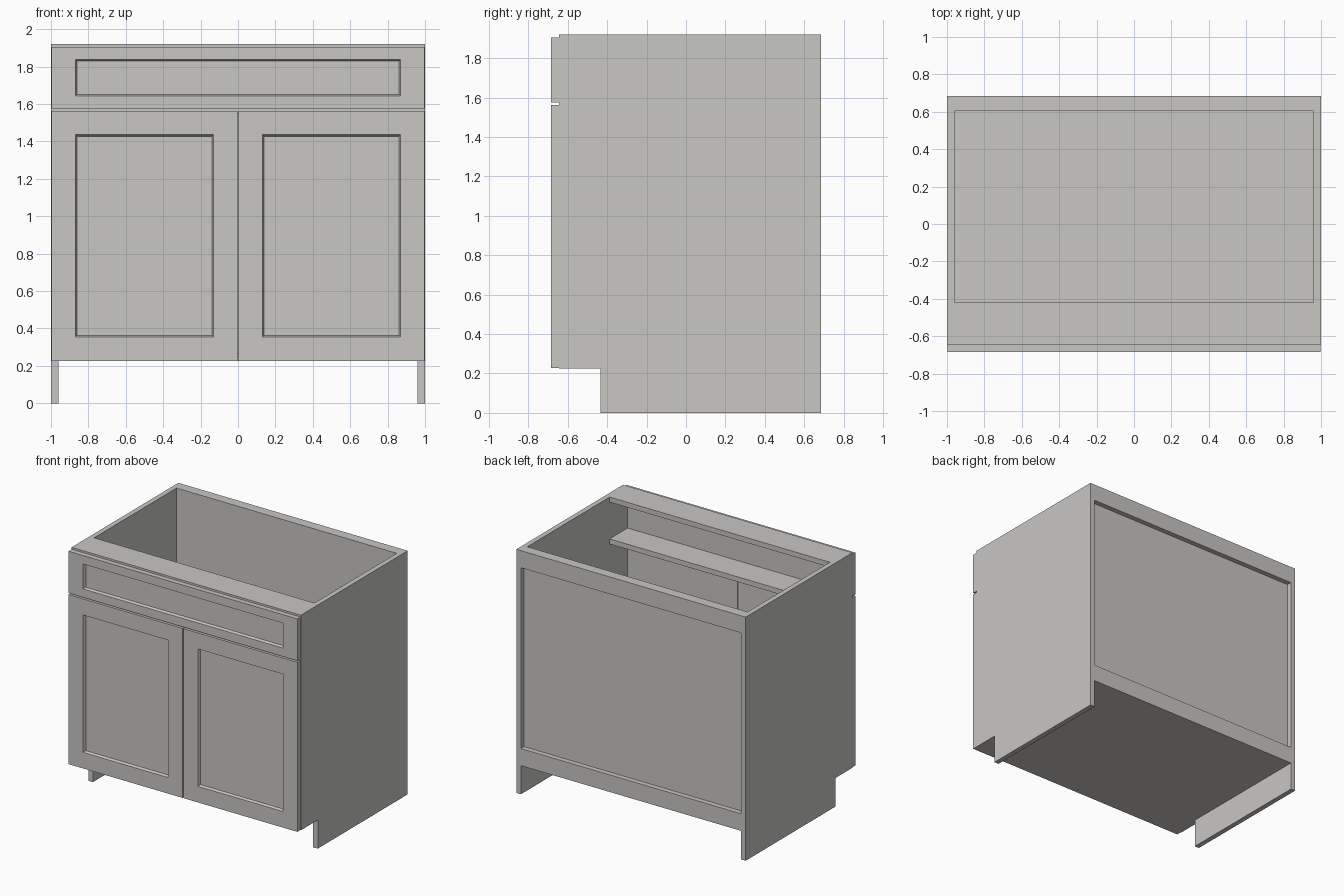
import bpy
import bmesh

if "Cube" in bpy.data.objects:
    bpy.data.objects.remove(bpy.data.objects["Cube"])

# One warm grey for the whole cabinet
grey = bpy.data.materials.new("warm grey")
grey.diffuse_color = (0.58, 0.57, 0.55, 1)
grey.use_nodes = True
grey.node_tree.nodes["Principled BSDF"].inputs["Base Color"].default_value = grey.diffuse_color

W, BACK, FACE, FRONT = 1.0, 0.685, -0.645, -0.685   # half width and depth planes
T, H, BASE = 0.04, 1.92, 0.225                      # board thickness, height, floor level


def finish(name, bm):
    bmesh.ops.recalc_face_normals(bm, faces=bm.faces)
    mesh = bpy.data.meshes.new(name)
    bm.to_mesh(mesh)
    bm.free()
    mesh.materials.append(grey)
    obj = bpy.data.objects.new(name, mesh)
    bpy.context.collection.objects.link(obj)
    return obj


def box_mesh(x, y, z):
    bm = bmesh.new()
    bmesh.ops.create_cube(bm, size=1)
    for v in bm.verts:
        v.co = [r[0] if c < 0 else r[1] for c, r in zip(v.co, (x, y, z))]
    return bm


def board(name, x, y, z):
    return finish(name, box_mesh(x, y, z))


def framed_front(name, x, z, border=0.127, slope=0.012, depth=0.02):
    """Slab with a recessed, sloped-edge centre panel on its front."""
    bm = box_mesh(x, (FRONT, FACE), z)
    bm.faces.ensure_lookup_table()
    face = min(bm.faces, key=lambda f: f.calc_center_median().y)
    # border is uniform on doors; the drawer uses a thinner top and bottom rail
    bx, bz = border if isinstance(border, tuple) else (border, border)
    bmesh.ops.inset_region(bm, faces=[face], thickness=0.02)
    cx, cz = sum(x) / 2, sum(z) / 2
    hx, hz = (x[1] - x[0]) / 2 - bx, (z[1] - z[0]) / 2 - bz
    for v in face.verts:
        v.co.x = cx + (hx if v.co.x > cx else -hx)
        v.co.z = cz + (hz if v.co.z > cz else -hz)
    bmesh.ops.inset_region(bm, faces=[face], thickness=slope)
    for v in face.verts:
        v.co.y += depth
    return finish(name, bm)


# Side panels with a toe notch
profile = [(-0.435, 0), (BACK, 0), (BACK, H), (FACE, H), (FACE, BASE), (-0.435, BASE)]
for side, label in ((-1, "left"), (1, "right")):
    bm = bmesh.new()
    f = bm.faces.new([bm.verts.new((side * W, y, z)) for y, z in profile])
    ext = bmesh.ops.extrude_face_region(bm, geom=[f])["geom"]
    bmesh.ops.translate(bm, vec=(-side * T, 0, 0),
                        verts=[v for v in ext if isinstance(v, bmesh.types.BMVert)])
    finish(label + "_side", bm)

# Carcass boards between the sides
inner = (-W + T, W - T)
board("floor", inner, (FACE, 0.605), (BASE, BASE + T))
board("back_panel", inner, (0.605, 0.645), (BASE, H))
board("back_top_rail", inner, (0.645, BACK), (H - 0.135, H))
board("back_bottom_rail", inner, (0.645, BACK), (BASE, BASE + 0.135))
board("front_top_rail", inner, (FACE, -0.42), (H - T, H))
board("front_middle_rail", inner, (FACE, -0.42), (1.55, 1.59))

# Drawer front and pair of doors
framed_front("drawer_front", (-0.997, 0.997), (1.575, 1.905), (0.127, 0.067))
for side, label in ((-1, "left"), (1, "right")):
    framed_front(label + "_door", tuple(sorted((side * 0.003, side * 0.997))), (0.227, 1.563))
